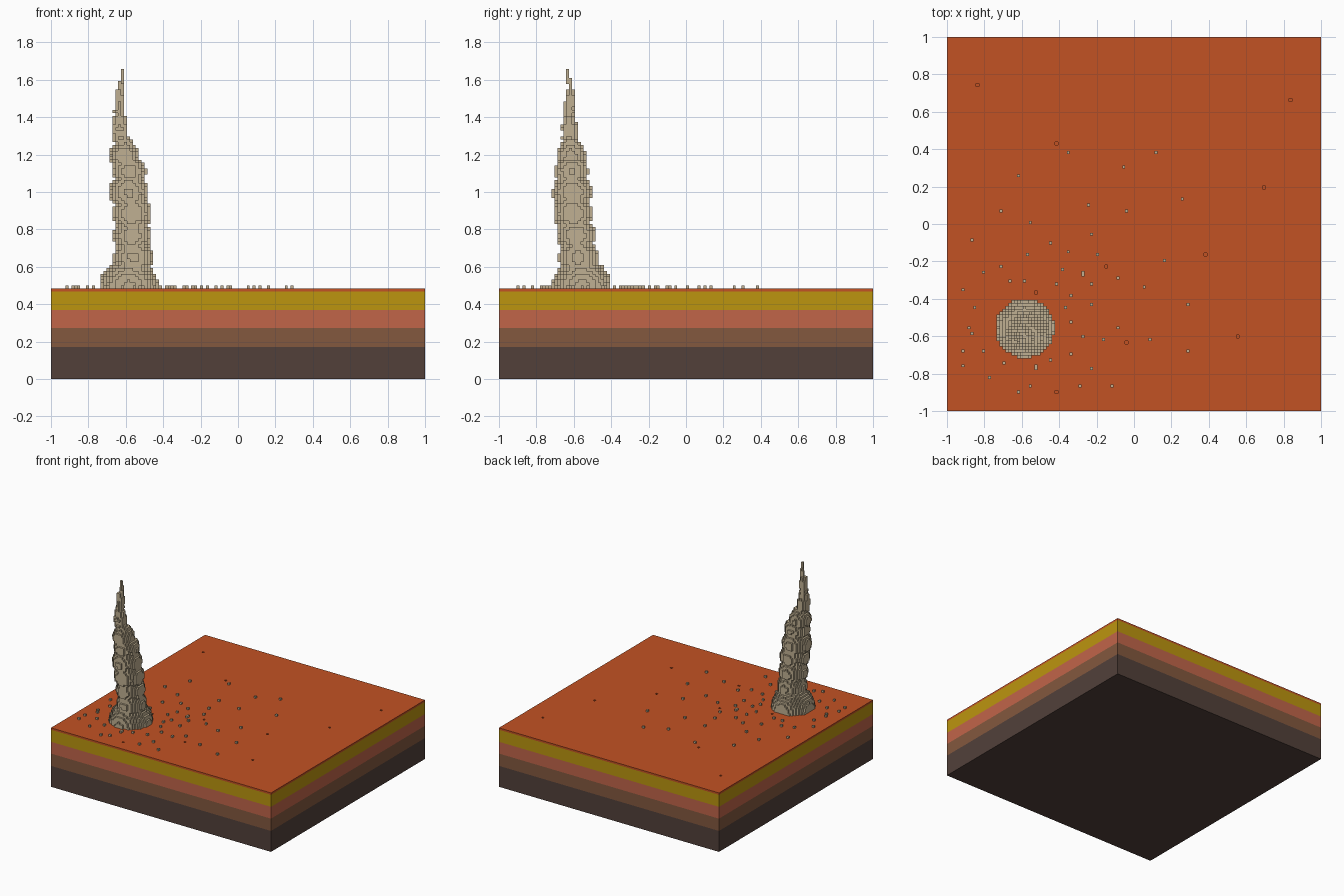
import bpy, bmesh, math
from mathutils import Vector

cube = bpy.data.objects.get("Cube")
if cube:
    bpy.data.objects.remove(cube, do_unlink=True)

V = 2 / 128          # block size
GROUND = 31          # ground height in blocks


def material(name, rgb):
    lin = [((c / 255 + 0.055) / 1.055) ** 2.4 for c in rgb] + [1.0]
    m = bpy.data.materials.new(name)
    m.diffuse_color = lin
    m.use_nodes = True
    bsdf = m.node_tree.nodes["Principled BSDF"]
    bsdf.inputs["Base Color"].default_value = lin
    bsdf.inputs["Roughness"].default_value = 0.9
    return m


def add_object(name, bm, mat):
    mesh = bpy.data.meshes.new(name)
    bm.to_mesh(mesh)
    bm.free()
    mesh.materials.append(mat)
    obj = bpy.data.objects.new(name, mesh)
    bpy.context.collection.objects.link(obj)
    return obj


def add_box(bm, lo, hi):
    verts = bmesh.ops.create_cube(bm, size=1)["verts"]
    lo, hi = Vector(lo), Vector(hi)
    bmesh.ops.scale(bm, vec=hi - lo, verts=verts)
    bmesh.ops.translate(bm, vec=(lo + hi) / 2, verts=verts)


def block_index(p):
    return math.floor((p + 1) / V + 1e-6)


def add_blocks(name, cells, mat):
    """Outer skin of a set of block cells."""
    bm = bmesh.new()
    cache = {}

    def vert(key):
        if key not in cache:
            cache[key] = bm.verts.new((key[0] * V - 1, key[1] * V - 1, key[2] * V))
        return cache[key]

    for c in cells:
        for axis in range(3):
            u, w = (axis + 1) % 3, (axis + 2) % 3
            for side in (0, 1):
                neighbour = list(c)
                neighbour[axis] += 2 * side - 1
                if tuple(neighbour) in cells:
                    continue
                loop = []
                for du, dw in ((0, 0), (1, 0), (1, 1), (0, 1)):
                    k = list(c)
                    k[axis] += side
                    k[u] += du
                    k[w] += dw
                    loop.append(vert(tuple(k)))
                bm.faces.new(loop if side else loop[::-1])
    return add_object(name, bm, mat)


stone = material("tan stone", (192, 176, 146))

# Ground layers, bottom to top
layers = [
    ("bedrock", "dark brown", (82, 64, 58), 0, 0.172),
    ("subsoil", "brown", (131, 88, 62), 0.172, 0.273),
    ("clay_layer", "dusty pink", (193, 101, 73), 0.273, 0.37),
    ("sand_layer", "mustard", (188, 149, 15), 0.37, 30 * V),
    ("topsoil", "burnt orange", (194, 82, 36), 30 * V, GROUND * V),
]
for name, colour, rgb, z0, z1 in layers:
    bm = bmesh.new()
    add_box(bm, (-1, -1, z0), (1, 1, z1))
    ground = add_object(name, bm, material(colour, rgb))

# Small pits sunk into the topsoil
pits = [(.83, .67), (-.83, .74), (-.41, .43), (.69, .20), (.38, -.16),
        (.55, -.60), (-.15, -.22), (-.04, -.63), (-.42, -.90), (-.52, -.36)]
bm = bmesh.new()
for x, y in pits:
    px, py = block_index(x) * V - 1, block_index(y) * V - 1
    add_box(bm, (px, py, 30.3 * V), (px + V, py + V, 32 * V))
cutter = add_object("pit_cutter", bm, stone)
cutter.hide_render = True
cutter.hide_viewport = True
cutter.display_type = 'WIRE'
cut = ground.modifiers.new("pits", 'BOOLEAN')
cut.operation = 'DIFFERENCE'
cut.solver = 'EXACT'
cut.object = cutter

# Tower: stacked balls (x, y, z, radius) turned into blocks
balls = [
    (-.583, -.557, .49, .158), (-.560, -.578, .65, .106),
    (-.566, -.588, .768, .103), (-.567, -.605, .885, .106),
    (-.583, -.608, .998, .106), (-.582, -.612, 1.11, .091),
    (-.610, -.615, 1.195, .078), (-.605, -.615, 1.235, .055),
    (-.628, -.622, 1.29, .044), (-.633, -.622, 1.34, .046),
    (-.633, -.624, 1.39, .035), (-.635, -.622, 1.43, .031),
    (-.635, -.622, 1.47, .029), (-.635, -.620, 1.50, .027),
    (-.635, -.620, 1.53, .022),
]
tower = set()
for bx, by, bz, r in balls:
    n = int(r / V) + 2
    ci, cj, ck = block_index(bx), block_index(by), int(bz / V)
    for i in range(ci - n, ci + n + 1):
        for j in range(cj - n, cj + n + 1):
            for k in range(max(GROUND, ck - n), ck + n + 1):
                centre = Vector(((i + .5) * V - 1, (j + .5) * V - 1, (k + .5) * V))
                if (centre - Vector((bx, by, bz))).length <= r:
                    tower.add((i, j, k))
# Thin stepped tip
tower |= {(23, 24, k) for k in range(97, 102)}
tower |= {(24, 24, k) for k in range(97, 103)}
tower |= {(24, 23, k) for k in range(101, 106)}
add_blocks("tower", tower, stone)

# Loose single-block pebbles, thickest around the tower
pebble_spots = [
    (-.35, .39), (.12, .38), (-.06, .30), (-.61, .25), (.25, .13), (-.25, .10),
    (-.71, .07), (-.04, .07), (-.55, .01), (-.87, -.09), (-.45, -.10), (-.22, -.06),
    (-.35, -.15), (-.57, -.17), (-.20, -.17), (-.71, -.22), (.16, -.19), (-.81, -.26),
    (-.38, -.24), (-.28, -.26), (-.27, -.28), (-.09, -.29), (-.67, -.30), (-.59, -.30),
    (-.42, -.32), (-.22, -.32), (.05, -.33), (-.91, -.35), (-.33, -.39), (-.85, -.45),
    (-.37, -.45), (-.22, -.43), (.29, -.43), (-.34, -.52), (-.88, -.55), (-.08, -.55),
    (-.87, -.59), (-.28, -.60), (-.16, -.62), (.08, -.62), (-.92, -.68), (-.81, -.68),
    (-.33, -.69), (.29, -.68), (-.69, -.75), (-.44, -.73), (-.91, -.76), (-.525, -.76),
    (-.525, -.774), (-.22, -.77), (-.78, -.82), (-.55, -.86), (-.29, -.86),
    (-.11, -.87), (-.62, -.90),
]
pebbles = {(block_index(x), block_index(y), GROUND) for x, y in pebble_spots}
add_blocks("pebbles", pebbles - tower, stone)
